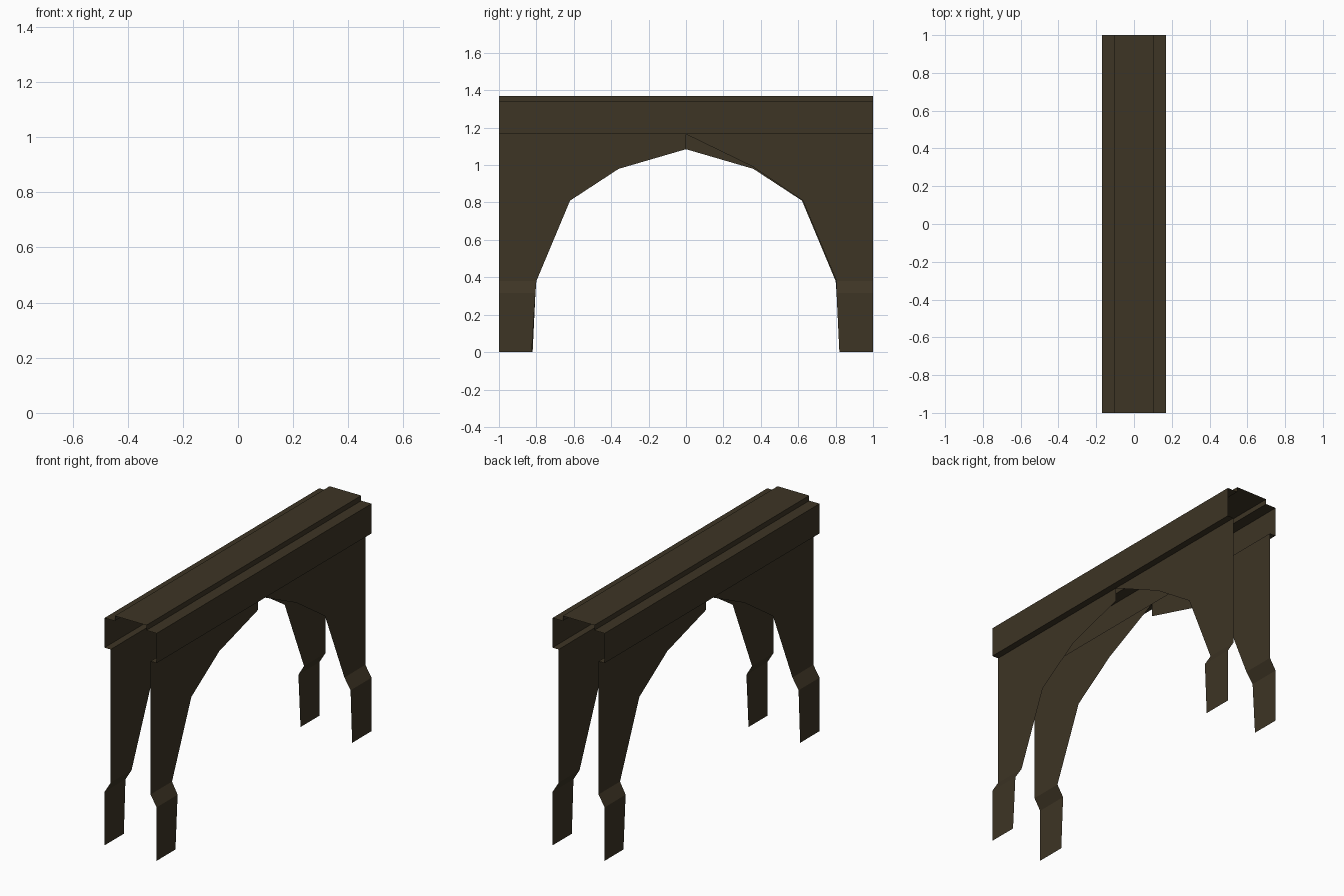
import bpy

if "Cube" in bpy.data.objects:
    bpy.data.objects.remove(bpy.data.objects["Cube"])

stone = bpy.data.materials.new("dark brown stone")
stone.diffuse_color = (0.047, 0.035, 0.018, 1)
stone.use_nodes = True
stone.node_tree.nodes["Principled BSDF"].inputs["Base Color"].default_value = stone.diffuse_color


def make_object(name, verts, faces):
    mesh = bpy.data.meshes.new(name)
    mesh.from_pydata(verts, [], faces)
    mesh.materials.append(stone)
    obj = bpy.data.objects.new(name, mesh)
    bpy.context.collection.objects.link(obj)
    return obj


# Deck: open stepped profile (x, z) swept along the bridge
half = [(0.13, 1.165), (0.17, 1.165), (0.17, 1.34), (0.103, 1.34), (0.103, 1.37)]
profile = half + [(-x, z) for x, z in reversed(half)]
n = len(profile)
verts = [(x, y, z) for y in (-1, 1) for x, z in profile]
faces = [(i, i + n, i + n + 1, i + 1) for i in range(n - 1)]
make_object("deck", verts, faces)

# Side walls: each half wall is a strip from the end to the arch edge,
# given as (x, z, distance of arch edge from the middle)
low_half = [(0.17, 0, 0.825), (0.17, 0.315, 0.805), (0.13, 0.38, 0.80),
            (0.13, 0.81, 0.62), (0.13, 0.98, 0.36), (0.13, 1.085, 0),
            (0.13, 1.165, 0)]
high_half = [(0.17, 0, 0.82), (0.17, 0.315, 0.805), (0.13, 0.38, 0.805),
             (0.13, 0.81, 0.625), (0.13, 0.99, 0.36), (0.13, 1.165, 0)]


def half_wall(name, rows, sx, sy):
    verts = []
    for x, z, inner in rows:
        verts += [(sx * x, sy * inner, z), (sx * x, sy, z)]
    faces = []
    for i in range(len(rows) - 1):
        a = 2 * i
        face = [a, a + 1, a + 3, a + 2]
        faces.append(face if sx * sy > 0 else face[::-1])
    make_object(name, verts, faces)


# The two sides are half-turn copies of each other
for s, side in ((1, "right"), (-1, "left")):
    half_wall(side + "_wall_low_arch", low_half, s, -s)
    half_wall(side + "_wall_high_arch", high_half, s, s)
